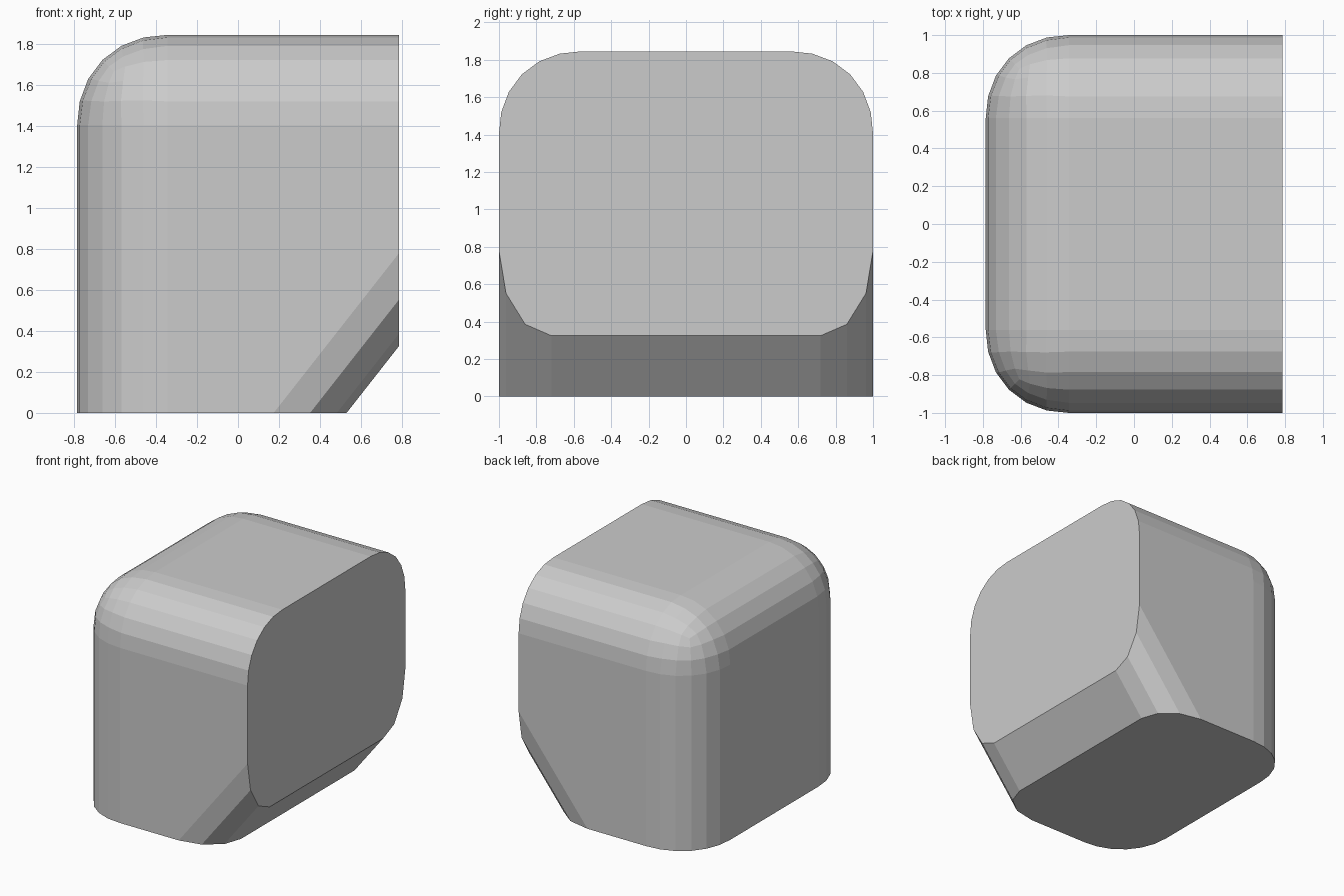
import bpy, bmesh
from mathutils import Vector

if "Cube" in bpy.data.objects:
    bpy.data.objects.remove(bpy.data.objects["Cube"])

X, Y, TOP = 0.785, 1.0, 1.845

# Oversized side profile (x, z): left wall, top, right cap, slanted lower right, bottom cap
slope = 0.325 / 0.255
profile = [(-X, -0.4), (-X, TOP), (1.1, TOP), (1.1, (1.1 - 0.53) * slope), (0.53 - 0.4 / slope, -0.4)]

bm = bmesh.new()
face = bm.faces.new([bm.verts.new((x, -Y, z)) for x, z in profile])
ext = bmesh.ops.extrude_face_region(bm, geom=[face])
bmesh.ops.translate(bm, vec=(0, 2 * Y, 0), verts=[v for v in ext["geom"] if isinstance(v, bmesh.types.BMVert)])
bmesh.ops.recalc_face_normals(bm, faces=bm.faces[:])


def round_edges(test, width, segments):
    edges = [e for e in bm.edges if all(test(v.co) for v in e.verts)]
    bmesh.ops.bevel(bm, geom=edges, offset=width, offset_type='OFFSET', segments=segments,
                    profile=0.52, affect='EDGES', clamp_overlap=False)


def side_edge(e):
    return abs(e.verts[0].co.y - e.verts[1].co.y) < 1e-4


# Small rounding along the slanted edges
slant = [e for e in bm.edges if side_edge(e)
         and all(abs((v.co.x - 0.53) * slope - v.co.z) < 1e-3 for v in e.verts)]
bmesh.ops.bevel(bm, geom=slant, offset=0.28, offset_type='OFFSET', segments=3,
                profile=0.5, affect='EDGES', clamp_overlap=False)


# Large rounding along the left and top edges, meeting in round corners
def on_wall(e, axis, value):
    return all(abs(v.co[axis] - value) < 1e-4 for v in e.verts)


def on_side(e):
    return on_wall(e, 1, -Y) or on_wall(e, 1, Y)


large = [e for e in bm.edges
         if sum((on_wall(e, 0, -X), on_wall(e, 2, TOP), on_side(e))) == 2]
bmesh.ops.bevel(bm, geom=large, offset=0.44, offset_type='OFFSET', segments=6,
                profile=0.52, affect='EDGES', clamp_overlap=False)

# Flat cuts on the right and at the bottom
for co, no in (((X, 0, 0), (1, 0, 0)), ((0, 0, 0), (0, 0, -1))):
    bmesh.ops.bisect_plane(bm, geom=bm.verts[:] + bm.edges[:] + bm.faces[:], dist=1e-5,
                           plane_co=Vector(co), plane_no=Vector(no), clear_outer=True)
    rim = [e for e in bm.edges if e.is_boundary]
    bmesh.ops.holes_fill(bm, edges=rim, sides=0)
bmesh.ops.recalc_face_normals(bm, faces=bm.faces[:])

mesh = bpy.data.meshes.new("rounded_block")
bm.to_mesh(mesh)
bm.free()
block = bpy.data.objects.new("rounded_block", mesh)
bpy.context.collection.objects.link(block)
